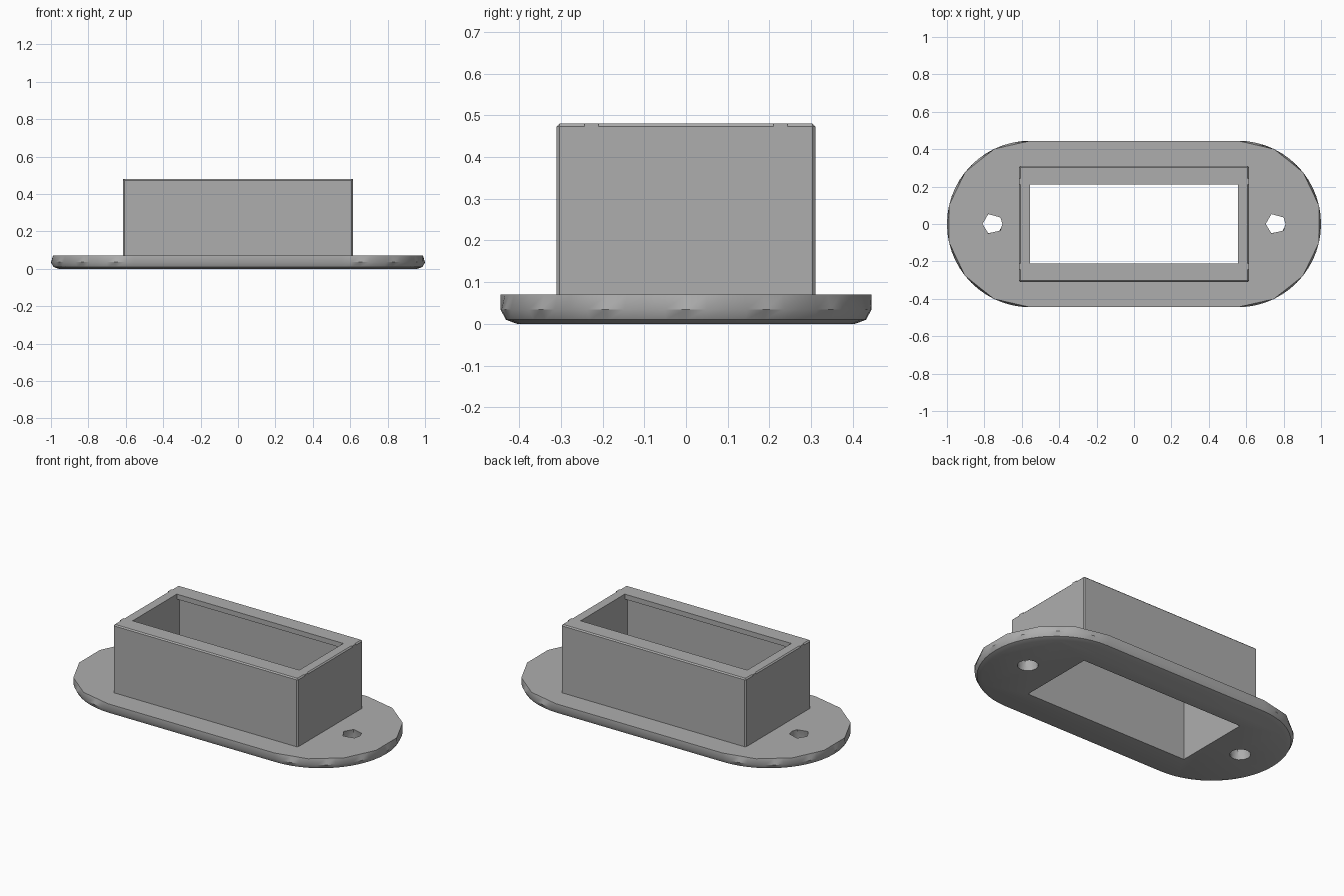
import bpy, bmesh
from math import sin, cos, pi, radians
from mathutils import Vector

if "Cube" in bpy.data.objects:
    bpy.data.objects.remove(bpy.data.objects["Cube"])

GREY = (0.42, 0.42, 0.42, 1)
mat = bpy.data.materials.new("plain grey")
mat.use_nodes = True
mat.diffuse_color = GREY
mat.node_tree.nodes["Principled BSDF"].inputs["Base Color"].default_value = GREY


def finish(name, bm):
    bmesh.ops.remove_doubles(bm, verts=bm.verts, dist=1e-5)
    bmesh.ops.recalc_face_normals(bm, faces=bm.faces)
    me = bpy.data.meshes.new(name)
    bm.to_mesh(me)
    bm.free()
    me.materials.append(mat)
    ob = bpy.data.objects.new(name, me)
    bpy.context.collection.objects.link(ob)
    return ob


def loft(name, rings):
    """Skin closed rings of equal length and cap both ends."""
    bm = bmesh.new()
    loops = [[bm.verts.new(p) for p in r] for r in rings]
    n = len(loops[0])
    for a, b in zip(loops, loops[1:]):
        for i in range(n):
            j = (i + 1) % n
            bm.faces.new((a[i], a[j], b[j], b[i]))
    bm.faces.new(loops[0])
    bm.faces.new(loops[-1])
    return finish(name, bm)


def box(name, lo, hi, bevel=0):
    bm = bmesh.new()
    bmesh.ops.create_cube(bm, size=1)
    lo, hi = Vector(lo), Vector(hi)
    for v in bm.verts:
        v.co = (lo + hi) / 2 + v.co * (hi - lo)
    if bevel:
        edges = [e for e in bm.edges if max(v.co.z for v in e.verts) > hi.z - 1e-4]
        bmesh.ops.bevel(bm, geom=edges, offset=bevel, segments=1, affect='EDGES')
    return finish(name, bm)


def cut(ob, cutters):
    bpy.context.view_layer.objects.active = ob
    for c in cutters:
        m = ob.modifiers.new("cut", 'BOOLEAN')
        m.operation, m.solver, m.object = 'DIFFERENCE', 'EXACT', c
        bpy.ops.object.modifier_apply(modifier=m.name)


# Flange: rounded lower edge, coarser facets along the top edge
CX, R, SEG, SUB = 0.555, 0.445, 7, 4


def stadium(z, inset=0, coarse=False):
    pts = []
    for side in (1, -1):
        for i in range(SEG * SUB + 1):
            def arc(k):
                a = -pi / 2 + pi * k / (SEG * SUB)
                return Vector((side * (CX + (R - inset) * cos(a)), side * (R - inset) * sin(a), z))
            k = i // SUB * SUB
            pts.append(arc(k).lerp(arc(k + SUB), (i - k) / SUB) if coarse else arc(i))
    return pts


flange = loft("flange", [stadium(0, 0.04), stadium(0.01, 0.013), stadium(0.035),
                         stadium(0.07, 0, True)])

# Screw holes: round below, six-sided above
HEX = [(0.053, 0), (0.043, 0.035), (-0.022, 0.053),
       (-0.053, 0), (-0.022, -0.05), (0.043, -0.035)]
holes = []
for x in (-0.757, 0.757):
    low = [(x + 0.058 * cos(i * pi / 6), 0.058 * sin(i * pi / 6)) for i in range(12)]
    top = [Vector(HEX[i // 2]).lerp(Vector(HEX[(i // 2 + 1) % 6]), i % 2 / 2) for i in range(12)]
    holes.append(loft("screw_hole_cutter", [
        [(*p, -0.05) for p in low], [(*p, 0.02) for p in low],
        [(x + p.x, p.y, 0.07) for p in top], [(x + p.x, p.y, 0.12) for p in top]]))

# Housing with a cavity that narrows under a lip at the top
housing = box("housing", (-0.615, -0.31, 0.05), (0.615, 0.31, 0.48), bevel=0.007)
cavity = box("cavity_cutter", (-0.555, -0.238, -0.1), (0.555, 0.238, 0.45))
mouth = box("mouth_cutter", (-0.555, -0.21, 0.3), (0.555, 0.21, 0.6))
cut(flange, holes + [cavity])
cut(housing, [cavity, mouth])

# Small tabs that interrupt the bevel on the end walls
for sx in (-1, 1):
    for sy in (-1, 1):
        xs, ys = sorted((sx * 0.6, sx * 0.615)), sorted((sy * 0.21, sy * 0.243))
        box("end_tab", (xs[0], ys[0], 0.465), (xs[1], ys[1], 0.48))

for c in holes + [cavity, mouth]:
    bpy.data.objects.remove(c)

# Smooth the flange rim, keep sharp edges
bpy.ops.object.select_all(action='DESELECT')
flange.select_set(True)
bpy.context.view_layer.objects.active = flange
bpy.ops.object.shade_smooth_by_angle(angle=radians(35))
